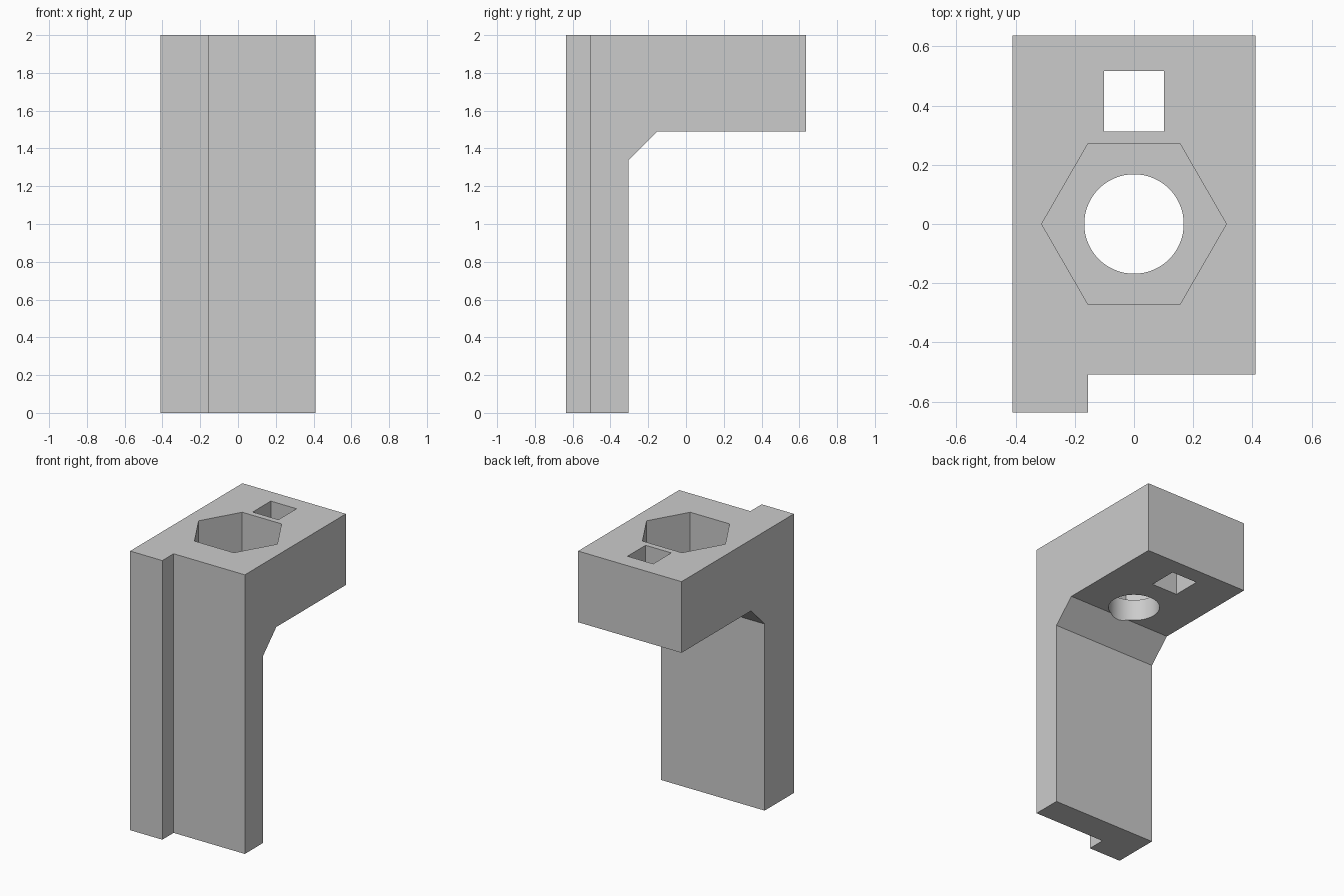
import bpy
import bmesh
from math import pi, radians
from mathutils import Matrix, Vector

cube = bpy.data.objects.get("Cube")
if cube:
    bpy.data.objects.remove(cube, do_unlink=True)

HALF_W, HALF_D, TOP = 0.41, 0.636, 2.0
UNDERSIDE, POCKET_FLOOR = 1.49, 1.643

grey = bpy.data.materials.new("light grey")
grey.use_nodes = True
colour = (0.6, 0.6, 0.6, 1)
grey.diffuse_color = colour
grey.node_tree.nodes["Principled BSDF"].inputs["Base Color"].default_value = colour


def make_object(name, bm):
    bmesh.ops.recalc_face_normals(bm, faces=bm.faces)
    mesh = bpy.data.meshes.new(name)
    bm.to_mesh(mesh)
    bm.free()
    mesh.materials.append(grey)
    obj = bpy.data.objects.new(name, mesh)
    bpy.context.collection.objects.link(obj)
    return obj


def prism(name, points, direction):
    bm = bmesh.new()
    face = bm.faces.new([bm.verts.new(p) for p in points])
    new = bmesh.ops.extrude_face_region(bm, geom=[face])["geom"]
    verts = [g for g in new if isinstance(g, bmesh.types.BMVert)]
    bmesh.ops.translate(bm, verts=verts, vec=Vector(direction))
    return make_object(name, bm)


def box(name, low, high):
    x, y, z = low
    points = [(x, y, z), (high[0], y, z), (high[0], high[1], z), (x, high[1], z)]
    return prism(name, points, (0, 0, high[2] - z))


def upright_cylinder(name, sides, radius, z0, z1, turn=0):
    bm = bmesh.new()
    place = Matrix.Translation((0, 0, (z0 + z1) / 2)) @ Matrix.Rotation(turn, 4, "Z")
    bmesh.ops.create_cone(bm, cap_ends=True, segments=sides, radius1=radius,
                          radius2=radius, depth=z1 - z0, matrix=place)
    return make_object(name, bm)


# Bracket: side profile with a sloped inner corner, extruded across the width
profile = [(-HALF_D, 0), (-0.305, 0), (-0.305, 1.337), (-0.152, UNDERSIDE),
           (HALF_D, UNDERSIDE), (HALF_D, TOP), (-HALF_D, TOP)]
bracket = prism("bracket", [(-HALF_W, y, z) for y, z in profile], (2 * HALF_W, 0, 0))

# Front step, hexagonal nut pocket, bolt hole and square slot
cutters = [
    box("front_step_cutter", (-0.155, -1, -1), (1, -0.508, 3)),
    upright_cylinder("nut_pocket_cutter", 6, 0.312, POCKET_FLOOR, 2.2, pi / 2),
    upright_cylinder("bolt_hole_cutter", 64, 0.168, 1, 1.8),
    box("square_slot_cutter", (-0.102, 0.312, 1), (0.102, 0.517, 2.2)),
]

# Make sure the pocket has corners on the x axis
pocket = cutters[1].data
if max(v.co.x for v in pocket.vertices) < 0.3:
    pocket.transform(Matrix.Rotation(pi / 6, 4, "Z"))

bpy.ops.object.select_all(action="DESELECT")
bpy.context.view_layer.objects.active = bracket
bracket.select_set(True)
for cutter in cutters:
    cut = bracket.modifiers.new(cutter.name, "BOOLEAN")
    cut.operation, cut.solver, cut.object = "DIFFERENCE", "EXACT", cutter
    bpy.ops.object.modifier_apply(modifier=cut.name)
    bpy.data.objects.remove(cutter, do_unlink=True)

bpy.ops.object.shade_smooth_by_angle(angle=radians(30))
